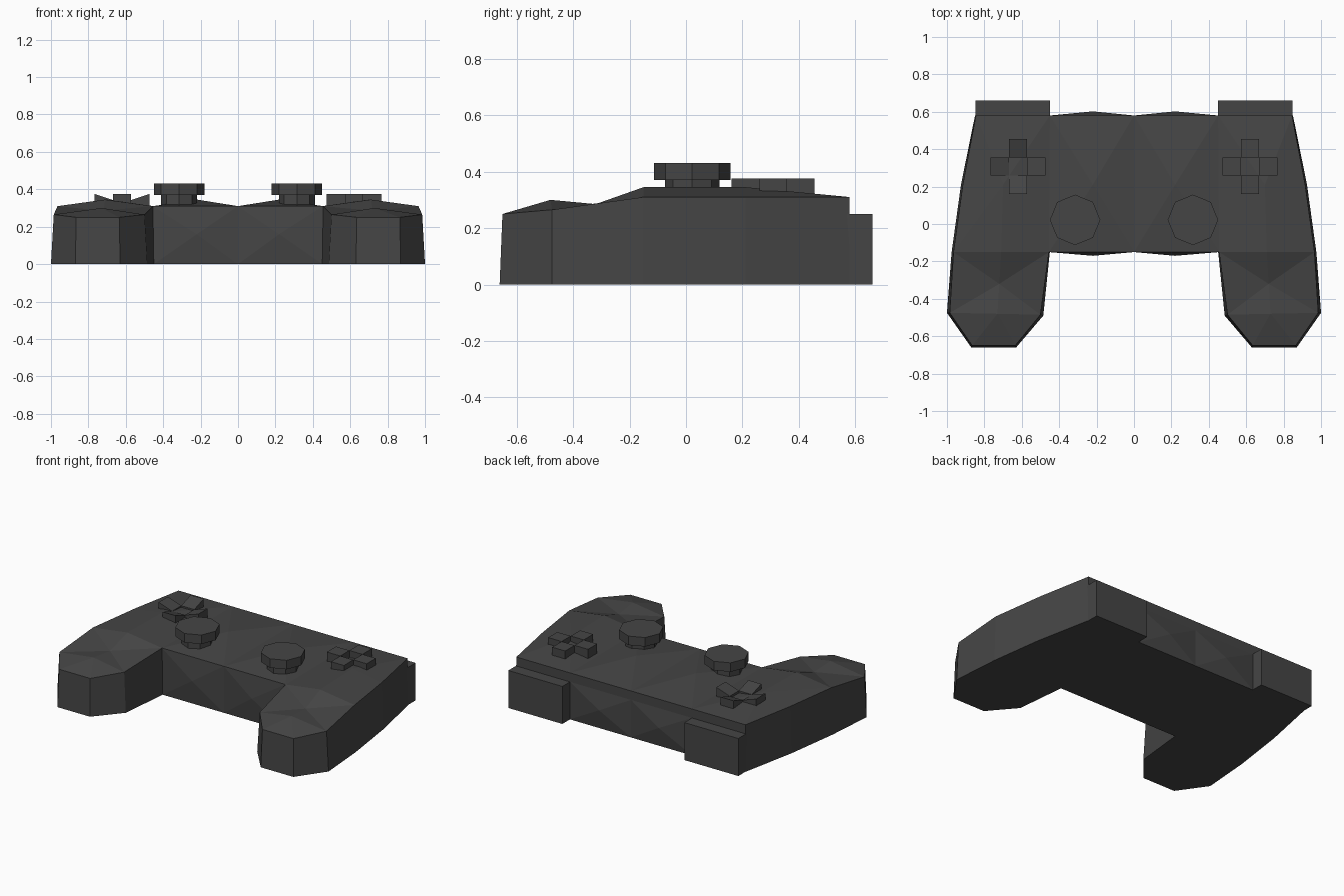
import bpy
import bmesh
import math

default_cube = bpy.data.objects.get("Cube")
if default_cube:
    bpy.data.objects.remove(default_cube, do_unlink=True)


def make_material(name, value):
    material = bpy.data.materials.new(name)
    material.use_nodes = True
    colour = (value, value, value, 1)
    material.diffuse_color = colour
    shader = material.node_tree.nodes["Principled BSDF"]
    shader.inputs["Base Color"].default_value = colour
    shader.inputs["Roughness"].default_value = 0.6
    return material


dark_grey = make_material("dark_grey_plastic", 0.06)


def finish(name, bm):
    """Turn a bmesh into a flat shaded object."""
    bmesh.ops.recalc_face_normals(bm, faces=bm.faces)
    mesh = bpy.data.meshes.new(name)
    bm.to_mesh(mesh)
    bm.free()
    mesh.materials.append(dark_grey)
    part = bpy.data.objects.new(name, mesh)
    bpy.context.collection.objects.link(part)
    return part


def make_box(name, low, high, sink=None):
    """Box between two corners; sink gives the height drop of each top corner."""
    bm = bmesh.new()
    bmesh.ops.create_cube(bm, size=1)
    for vert in bm.verts:
        top = vert.co.z > 0
        vert.co = [a + (b - a) * (c + 0.5) for a, b, c in zip(low, high, vert.co)]
        if top and sink:
            vert.co.z -= sink(vert.co)
    return finish(name, bm)


# Half outline of the shell: top x, y, z then base x, y
OUTLINE = {
    "back_centre": (0, 0.58, 0.31, 0, 0.58),
    "back_inner": (0.45, 0.58, 0.31, 0.45, 0.58),
    "back_outer": (0.845, 0.58, 0.31, 0.85, 0.58),
    "side": (0.915, 0.21, 0.31, 0.925, 0.21),
    "grip_root": (0.965, -0.15, 0.31, 0.975, -0.15),
    "grip_outer": (0.985, -0.475, 0.265, 1, -0.475),
    "tip_outer": (0.865, -0.65, 0.25, 0.87, -0.66),
    "tip_inner": (0.635, -0.65, 0.25, 0.63, -0.66),
    "grip_inner": (0.5, -0.485, 0.265, 0.485, -0.49),
    "front_inner": (0.455, -0.15, 0.31, 0.45, -0.15),
    "front_centre": (0, -0.15, 0.31, 0, -0.15),
}

# Raised points inside the top, and bulges of the front and back walls
PEAKS = {
    "centre_peak": (0.22, 0.21, 0.345),
    "side_peak": (0.7, 0.21, 0.345),
    "root_peak": (0.71, -0.15, 0.345),
    "grip_dip": (0.72, -0.32, 0.285),
    "grip_peak": (0.73, -0.48, 0.3),
    "front_bulge": (0.22, -0.17, 0.16),
    "back_bulge": (0.22, 0.602, 0.13),
    "ledge_centre": (0, 0.58, 0.25),
    "ledge_inner": (0.45, 0.58, 0.25),
}


def build_shell():
    bm = bmesh.new()
    for side in (-1, 1):
        top = {k: bm.verts.new((side * p[0], p[1], p[2])) for k, p in OUTLINE.items()}
        base = {k: bm.verts.new((side * p[3], p[4], 0)) for k, p in OUTLINE.items()}
        top.update({k: bm.verts.new((side * p[0], p[1], p[2])) for k, p in PEAKS.items()})

        def fan(centre, ring, closed=True):
            following = ring[1:] + ring[:1] if closed else ring[1:]
            for a, b in zip(ring, following):
                bm.faces.new((top[centre], a, b))

        def tops(names):
            return [top[n] for n in names.split()]

        # Faceted top
        fan("centre_peak", tops("back_centre back_inner front_inner front_centre"))
        fan("side_peak", tops("back_inner back_outer side grip_root root_peak front_inner"))
        fan("grip_dip", tops("front_inner root_peak grip_root grip_outer grip_peak grip_inner"))
        fan("grip_peak", tops("grip_outer tip_outer tip_inner grip_inner"), closed=False)

        # Outer walls and grips
        names = list(OUTLINE)
        for a, b in zip(names[1:-2], names[2:-1]):
            bm.faces.new((top[a], top[b], base[b], base[a]))

        # Bulged front and back walls, with a plain strip along the back
        fan("front_bulge", tops("front_centre front_inner")
            + [base["front_inner"], base["front_centre"]])
        fan("back_bulge", tops("ledge_centre ledge_inner")
            + [base["back_inner"], base["back_centre"]])
        bm.faces.new(tops("back_centre back_inner ledge_inner ledge_centre"))

        # Flat underside
        bm.faces.new(list(base.values()))
    bmesh.ops.remove_doubles(bm, verts=bm.verts, dist=0.0005)
    return finish("controller_shell", bm)


build_shell()


# Thumbstick: a stem and a wider cap, both octagonal
def make_stick(name, x):
    bm = bmesh.new()
    for radius, low, high in ((0.097, 0.3, 0.375), (0.135, 0.37, 0.43)):
        made = bmesh.ops.create_cone(bm, cap_ends=True, segments=8, radius1=radius,
                                     radius2=radius, depth=high - low)
        bmesh.ops.translate(bm, verts=made["verts"], vec=(x, 0.022, (low + high) / 2))
    finish(name, bm)


# Four buttons around an open centre; the right set slopes down to its middle
def make_button_group(name, x, sloped):
    y, inner, outer = 0.308, 0.048, 0.147

    def sink(co):
        reach = max(abs(co.x - x), abs(co.y - y))
        return 0.033 * (outer - reach) / (outer - inner)

    for label, dx, dy in (("left", 1, 0), ("right", -1, 0), ("back", 0, 1), ("front", 0, -1)):
        middle = (inner + outer) / 2
        half = (outer - inner) / 2
        cx, cy = x + dx * middle, y + dy * middle
        hx, hy = (half, inner) if dx else (inner, half)
        make_box(f"{name}_{label}", (cx - hx, cy - hy, 0.3), (cx + hx, cy + hy, 0.375),
                 sink if sloped else None)


for label, side in (("left", 1), ("right", -1)):
    make_stick(f"{label}_thumbstick", side * 0.315)
    make_button_group(f"{label}_button", side * 0.62, sloped=side < 0)
    edges = sorted((side * 0.45, side * 0.848))
    make_box(f"{label}_shoulder_button", (edges[0], 0.57, 0), (edges[1], 0.66, 0.25))
